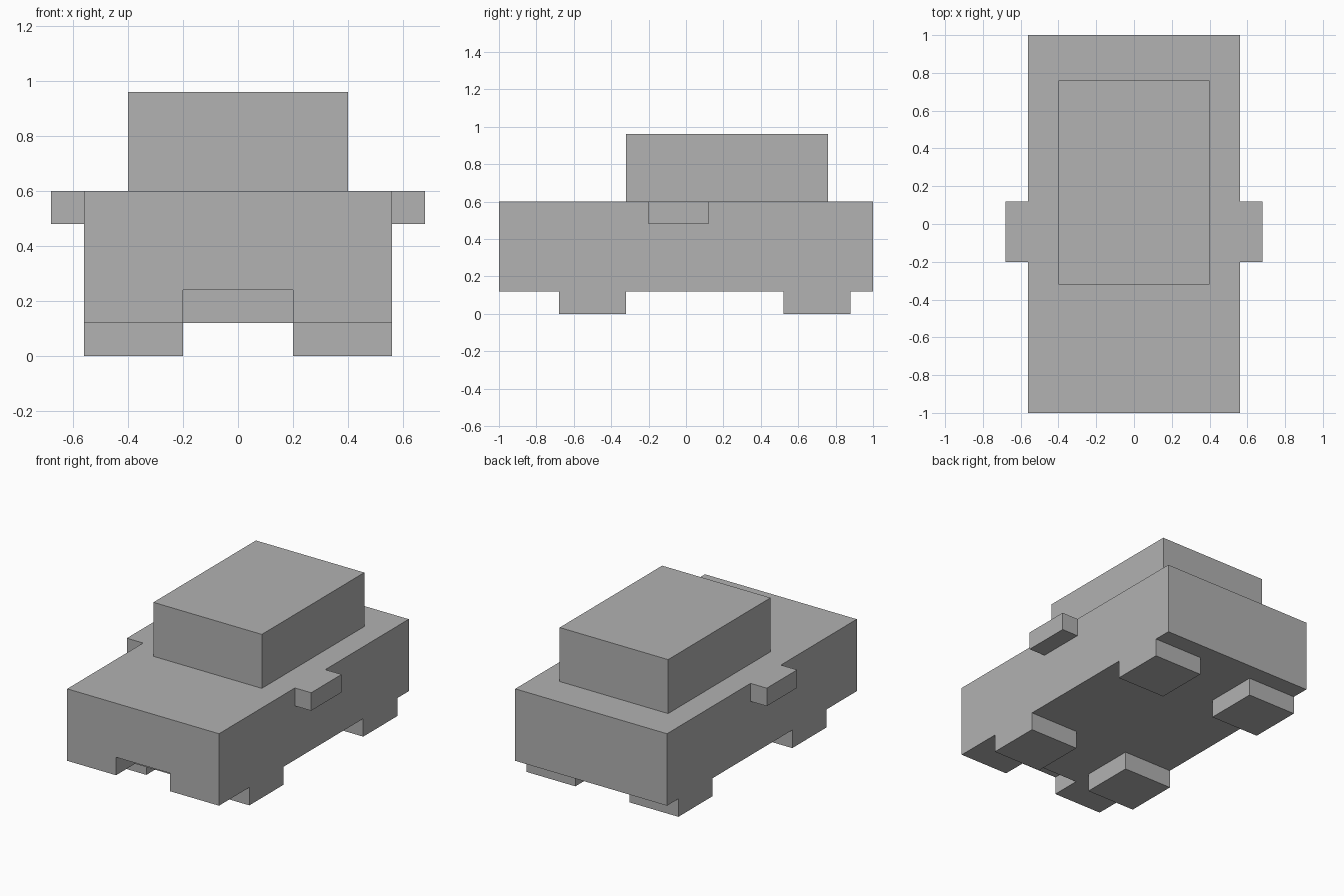
import bpy
import bmesh
from mathutils import Vector

if "Cube" in bpy.data.objects:
    bpy.data.objects.remove(bpy.data.objects["Cube"], do_unlink=True)

GREY = (0.445, 0.445, 0.445, 1.0)
paint = bpy.data.materials.new("plain_grey")
paint.use_nodes = True
paint.diffuse_color = GREY
paint.node_tree.nodes["Principled BSDF"].inputs["Base Color"].default_value = GREY


def box(name, low, high):
    """Flat-shaded box between two opposite corners."""
    low, high = Vector(low), Vector(high)
    bm = bmesh.new()
    bmesh.ops.create_cube(bm, size=1)
    bmesh.ops.scale(bm, vec=high - low, verts=bm.verts)
    bmesh.ops.translate(bm, vec=(low + high) / 2, verts=bm.verts)
    mesh = bpy.data.meshes.new(name)
    bm.to_mesh(mesh)
    bm.free()
    mesh.materials.append(paint)
    obj = bpy.data.objects.new(name, mesh)
    bpy.context.collection.objects.link(obj)
    return obj


def box_pair(name, low, high):
    """The same box on the left (+x) and the right (-x)."""
    box("left_" + name, low, high)
    box("right_" + name, (-high[0], low[1], low[2]), (-low[0], high[1], high[2]))


# Car body with a recess under the front bumper
body = box("body", (-0.56, -1, 0.12), (0.56, 1, 0.6))
cutter = box("bumper_recess_cutter", (-0.2, -1.1, 0.02), (0.2, -0.8, 0.24))
cutter.hide_render = True
recess = body.modifiers.new("bumper_recess", "BOOLEAN")
recess.operation = "DIFFERENCE"
recess.solver = "EXACT"
recess.object = cutter
bpy.context.view_layer.objects.active = body
bpy.ops.object.modifier_apply(modifier=recess.name)
bpy.data.objects.remove(cutter, do_unlink=True)

# Cabin, set toward the back
box("cabin", (-0.4, -0.32, 0.6), (0.4, 0.76, 0.96))

# Side mirrors
box_pair("mirror", (0.56, -0.2, 0.48), (0.68, 0.12, 0.6))

# Block wheels, flush with the body sides
for end, start in (("front", -0.68), ("back", 0.52)):
    box_pair(end + "_wheel", (0.2, start, 0), (0.56, start + 0.36, 0.12))
